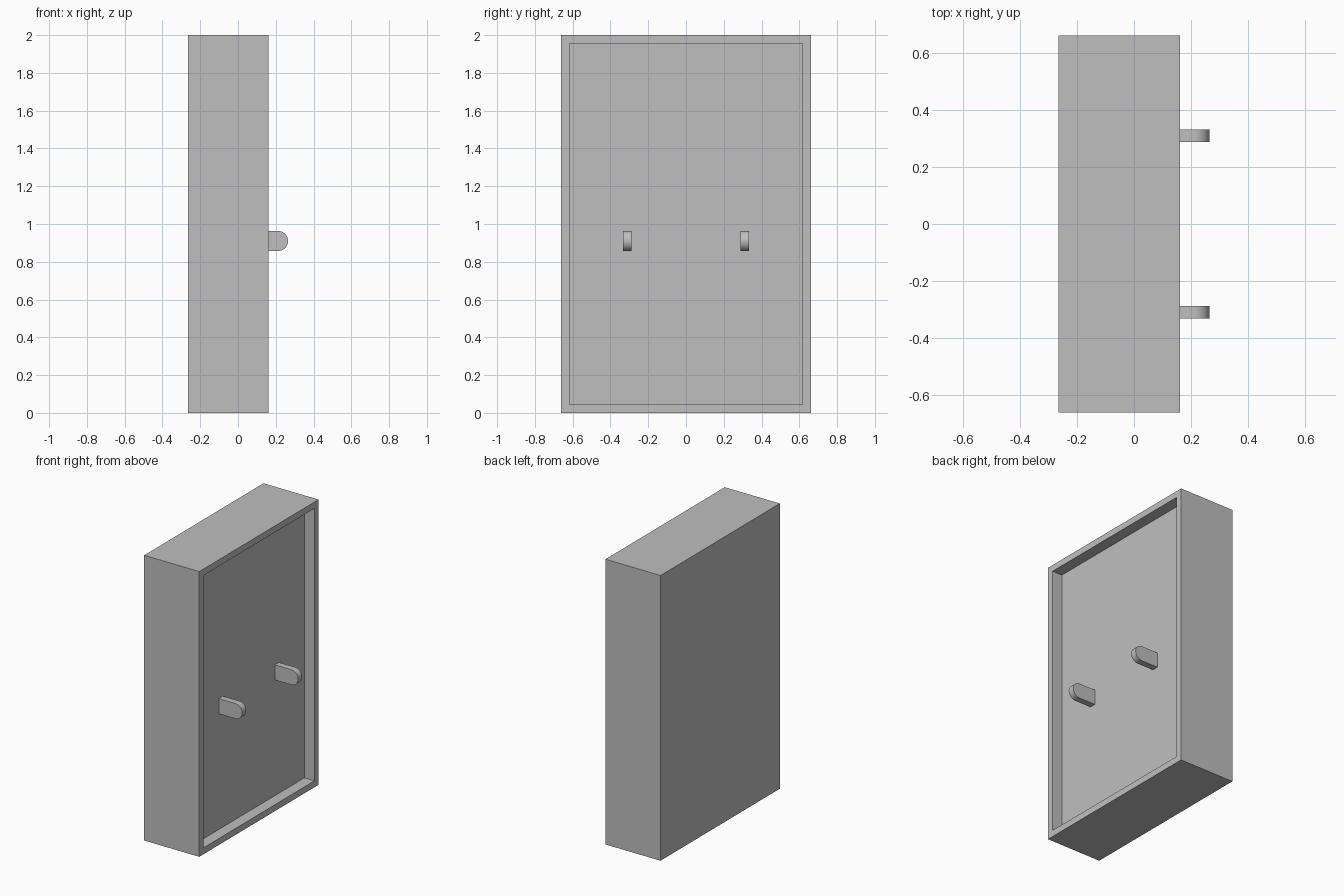
import bpy, bmesh, math
from mathutils import Vector

if "Cube" in bpy.data.objects:
    bpy.data.objects.remove(bpy.data.objects["Cube"], do_unlink=True)

grey = bpy.data.materials.new("plain_grey")
grey.use_nodes = True
grey.diffuse_color = (0.52, 0.52, 0.52, 1)
grey.node_tree.nodes["Principled BSDF"].inputs["Base Color"].default_value = grey.diffuse_color

BACK, FRONT, TIP = -0.265, 0.162, 0.265
HALF_WIDTH, HEIGHT = 0.661, 2.0
BORDER, DEPTH = 0.064, 0.078


def finish(name, bm):
    bmesh.ops.recalc_face_normals(bm, faces=bm.faces[:])
    mesh = bpy.data.meshes.new(name)
    bm.to_mesh(mesh)
    bm.free()
    mesh.materials.append(grey)
    obj = bpy.data.objects.new(name, mesh)
    bpy.context.collection.objects.link(obj)
    return obj


# Cabinet: a box with a framed recess sunk into its door side
bm = bmesh.new()
bmesh.ops.create_cube(bm, size=1)
bmesh.ops.scale(bm, vec=(FRONT - BACK, 2 * HALF_WIDTH, HEIGHT), verts=bm.verts)
bmesh.ops.translate(bm, vec=((FRONT + BACK) / 2, 0, HEIGHT / 2), verts=bm.verts)
bm.normal_update()
door = max(bm.faces, key=lambda f: f.normal.x)
bmesh.ops.inset_region(bm, faces=[door], thickness=BORDER)
walls = bmesh.ops.extrude_face_region(bm, geom=[door])
floor_verts = [v for v in walls["geom"] if isinstance(v, bmesh.types.BMVert)]
bmesh.ops.translate(bm, vec=(-DEPTH, 0, 0), verts=floor_verts)
if door.is_valid:
    bmesh.ops.delete(bm, geom=[door], context="FACES_ONLY")
finish("cabinet", bm)


# Handles: flat tabs with a rounded outer end
def handle(name, y, z=0.91, radius=0.053, thickness=0.045, steps=16):
    bm = bmesh.new()
    root = FRONT - DEPTH
    outline = [(root, z - radius)]
    for i in range(steps + 1):
        a = math.pi * (i / steps - 0.5)
        outline.append((TIP - radius + radius * math.cos(a), z + radius * math.sin(a)))
    outline.append((root, z + radius))
    side = bm.faces.new([bm.verts.new((px, y - thickness / 2, pz)) for px, pz in outline])
    ext = bmesh.ops.extrude_face_region(bm, geom=[side])
    verts = [v for v in ext["geom"] if isinstance(v, bmesh.types.BMVert)]
    bmesh.ops.translate(bm, vec=Vector((0, thickness, 0)), verts=verts)
    obj = finish(name, bm)
    bpy.ops.object.select_all(action="DESELECT")
    obj.select_set(True)
    bpy.context.view_layer.objects.active = obj
    bpy.ops.object.shade_smooth_by_angle(angle=math.radians(30))


for label, sign in (("front_handle", -1), ("back_handle", 1)):
    handle(label, sign * 0.31)
